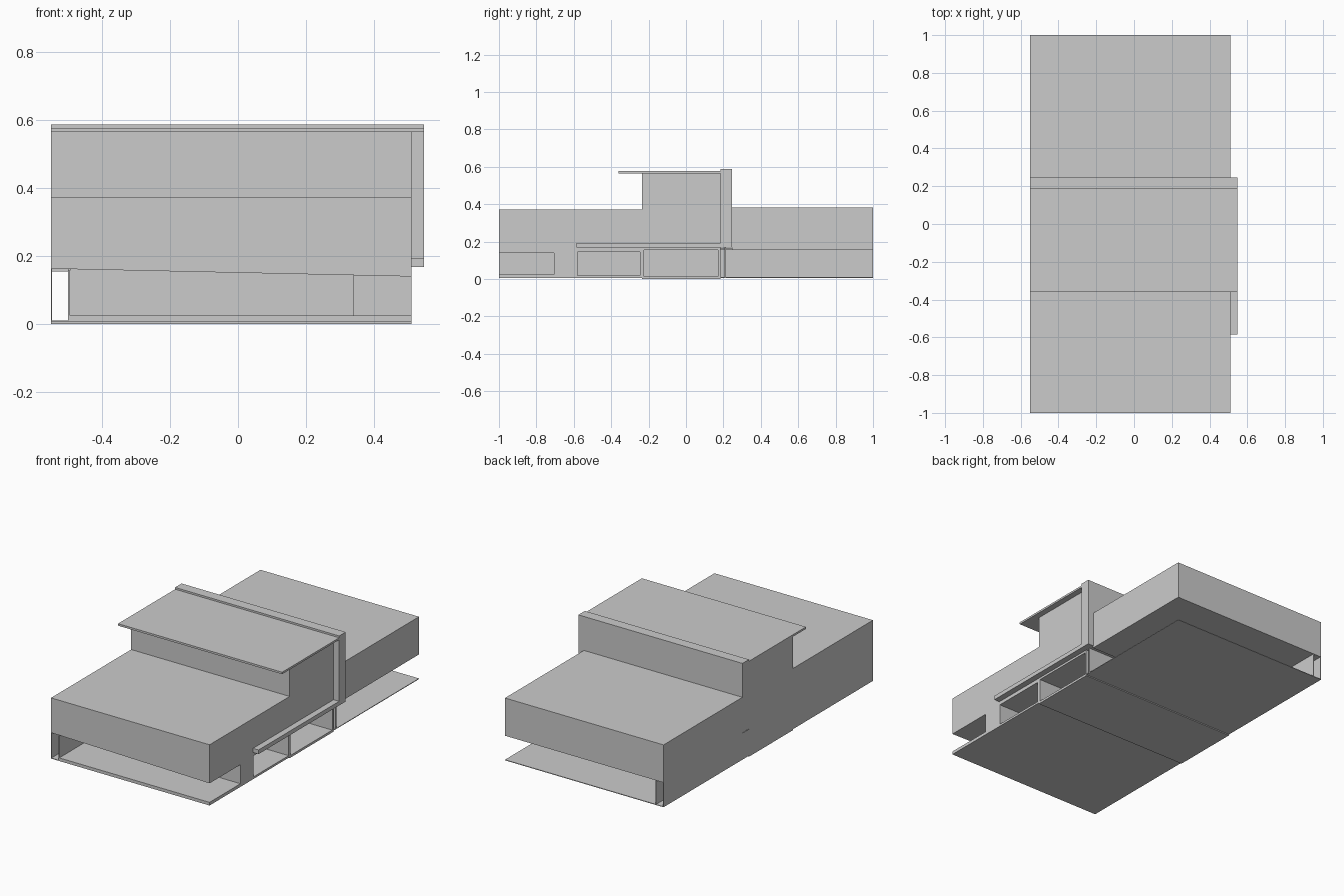
import bpy, bmesh

if "Cube" in bpy.data.objects:
    bpy.data.objects.remove(bpy.data.objects["Cube"])


def prism(name, profile, y0, y1):
    """Extrude an (x, z) outline along y."""
    bm = bmesh.new()
    front = [bm.verts.new((x, y0, z)) for x, z in profile]
    back = [bm.verts.new((x, y1, z)) for x, z in profile]
    bm.faces.new(front)
    bm.faces.new(back[::-1])
    n = len(profile)
    for i in range(n):
        j = (i + 1) % n
        bm.faces.new((front[i], back[i], back[j], front[j]))
    bmesh.ops.recalc_face_normals(bm, faces=bm.faces)
    me = bpy.data.meshes.new(name)
    bm.to_mesh(me)
    bm.free()
    ob = bpy.data.objects.new(name, me)
    bpy.context.collection.objects.link(ob)
    return ob


def box(name, x0, x1, y0, y1, z0, z1):
    return prism(name, [(x0, z0), (x1, z0), (x1, z1), (x0, z1)], y0, y1)


L, R, TRIM = -0.55, 0.51, 0.547

# Ground plates, the middle one slightly deeper
box("front_floor", L, R, -1, -0.235, 0.006, 0.01)
box("middle_floor", L, R, -0.235, 0.185, 0.0, 0.01)
box("rear_floor", L, R, 0.185, 1, 0.006, 0.01)

# Upper volumes; the front soffit slopes down towards the right
prism("front_upper_block", [(L, 0.163), (R, 0.14), (R, 0.373), (L, 0.373)], -1, -0.59)
box("front_upper_block_inner", L, R, -0.59, -0.235, 0.165, 0.373)
box("tower", L, R, -0.235, 0.185, 0.165, 0.565)
box("rear_upper_block", L, R, 0.245, 1, 0.155, 0.383)

# Tall fin wall, flat roof and the side ledge that continues the fin
box("fin_wall", L, TRIM, 0.185, 0.247, 0.168, 0.588)
box("roof_slab", L, TRIM, -0.36, 0.185, 0.565, 0.577)
box("side_ledge", R, TRIM, -0.585, 0.185, 0.168, 0.193)

# Thin outer left wall and the inner wall just behind it
box("left_outer_wall", L, L + 0.002, -1, 1, 0.008, 0.166)
box("left_inner_wall", -0.5, -0.495, -1, 1, 0.01, 0.158)

# Open front corner room: raised sill floor and corner column
box("front_room_floor", -0.495, R, -1, -0.59, 0.01, 0.025)
box("corner_column", 0.34, R, -0.705, -0.59, 0.025, 0.15)

# Two recessed side rooms with floor and ceiling rims
for i, (y0, y1, x0, z0, z1) in enumerate([(-0.58, -0.245, -0.195, 0.019, 0.146),
                                          (-0.225, 0.172, -0.495, 0.014, 0.155)]):
    box(f"side_room_floor_{i}", x0, R, y0, y1, 0.01, z0)
    box(f"side_room_ceiling_{i}", x0, R, y0, y1, z1, 0.165)
    box(f"side_room_back_{i}", x0 - 0.005, x0, y0, y1, 0.01, 0.165)

# Partitions between the ground floor rooms
for i, (y0, y1) in enumerate([(-0.59, -0.58), (-0.245, -0.225), (0.172, 0.185), (0.205, 0.213)]):
    box(f"partition_{i}", -0.495, R, y0, y1, 0.01, 0.168)
